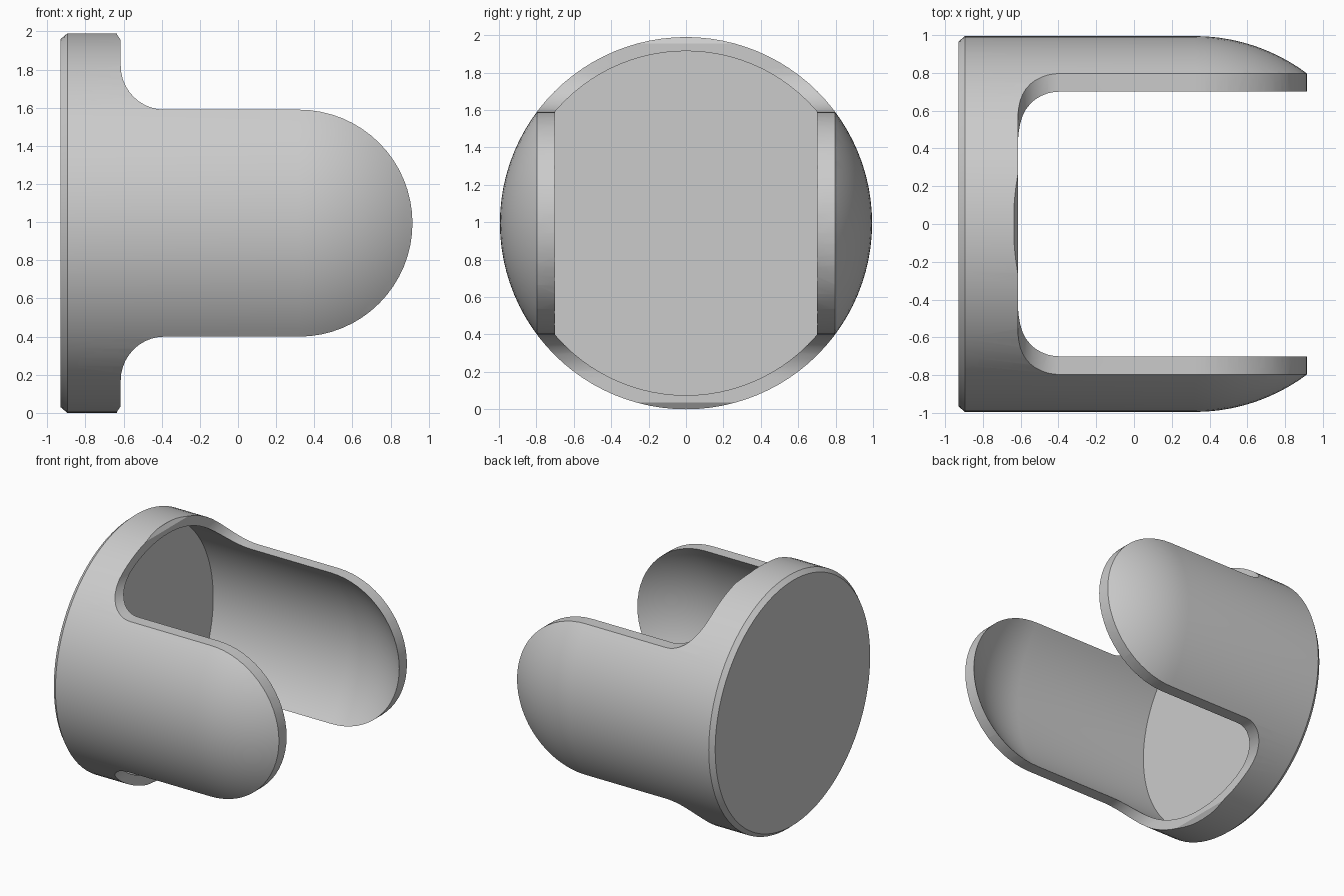
import bpy
import bmesh
from math import pi, sin, cos, radians
from mathutils import Matrix, Vector

cube = bpy.data.objects.get("Cube")
if cube:
    bpy.data.objects.remove(cube, do_unlink=True)

grey = bpy.data.materials.new("light grey")
grey.use_nodes = True
grey.diffuse_color = (0.6, 0.6, 0.6, 1)
grey.node_tree.nodes["Principled BSDF"].inputs["Base Color"].default_value = (0.6, 0.6, 0.6, 1)

CENTRE_Z = 0.995
DOME_X = 0.32


def arc(cx, cy, radius, start, end, steps):
    angles = [radians(start + (end - start) * i / steps) for i in range(steps + 1)]
    return [(cx + radius * cos(a), cy + radius * sin(a)) for a in angles]


def make_object(name, bm):
    bmesh.ops.remove_doubles(bm, verts=bm.verts, dist=1e-5)
    bmesh.ops.recalc_face_normals(bm, faces=bm.faces)
    mesh = bpy.data.meshes.new(name)
    bm.to_mesh(mesh)
    bm.free()
    mesh.materials.append(grey)
    obj = bpy.data.objects.new(name, mesh)
    obj.location.z = CENTRE_Z
    bpy.context.collection.objects.link(obj)
    return obj


def revolve(name, profile, steps=96):
    """Spin an (x, radius) profile around the x axis."""
    bm = bmesh.new()
    verts = [bm.verts.new((x, 0, r)) for x, r in profile]
    edges = [bm.edges.new(pair) for pair in zip(verts, verts[1:])]
    bmesh.ops.spin(bm, geom=verts + edges, cent=(0, 0, 0), axis=(1, 0, 0),
                   angle=2 * pi, steps=steps, use_merge=True)
    return make_object(name, bm)


def prism(name, outline, half_depth):
    """Extrude an (x, z) outline along y."""
    bm = bmesh.new()
    face = bm.faces.new([bm.verts.new((x, -half_depth, z)) for x, z in outline])
    grown = bmesh.ops.extrude_face_region(bm, geom=[face])["geom"]
    moved = [v for v in grown if isinstance(v, bmesh.types.BMVert)]
    bmesh.ops.translate(bm, verts=moved, vec=Vector((0, 2 * half_depth, 0)))
    return make_object(name, bm)


# Domed outer shell with a chamfered flat base, and the matching cavity
shell = revolve("cup_shell", [(-0.93, 0), (-0.93, 0.965), (-0.895, 0.995)]
                + arc(DOME_X, 0, 0.995, 90, 0, 24))
cavity = revolve("cavity_cutter", [(-0.86, 0), (-0.86, 0.92)]
                 + arc(DOME_X, 0, 0.92, 90, 0, 24))

# Side outline: base ring, filleted shoulder and rounded arm tip
upper = [(-1.1, 1.1), (-0.635, 1.1), (-0.635, 0.99), (-0.615, 0.96)]
upper += arc(-0.385, 0.825, 0.23, 180, 270, 10)
upper += arc(DOME_X, 0, 0.595, 90, 0, 16)
lower = [(x, -z) for x, z in reversed(upper[:-1])]
outline = prism("outline_cutter", upper + lower, 1.2)

# Hollow the shell and trim it to the outline
for cutter, operation in ((cavity, 'DIFFERENCE'), (outline, 'INTERSECT')):
    mod = shell.modifiers.new(cutter.name, 'BOOLEAN')
    mod.object = cutter
    mod.operation = operation
    mod.solver = 'EXACT'
    cutter.hide_render = True

bpy.context.view_layer.update()
graph = bpy.context.evaluated_depsgraph_get()
finished = bpy.data.meshes.new_from_object(shell.evaluated_get(graph))
shell.modifiers.clear()
shell.data = finished
for cutter in (cavity, outline):
    bpy.data.objects.remove(cutter, do_unlink=True)

bpy.ops.object.select_all(action='DESELECT')
shell.select_set(True)
bpy.context.view_layer.objects.active = shell
bpy.ops.object.shade_smooth_by_angle(angle=radians(30))
